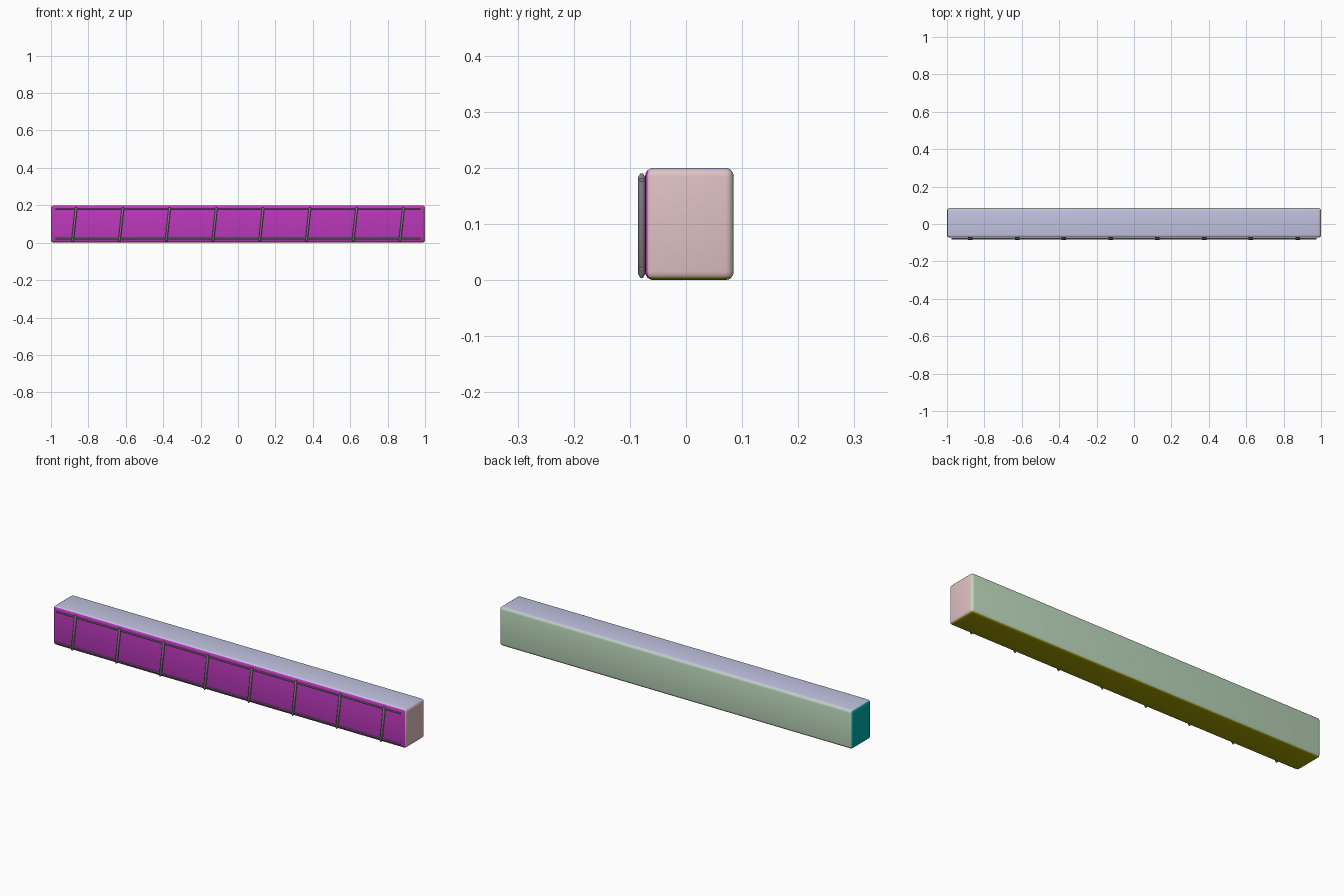
import bpy, bmesh
from mathutils import Vector

if "Cube" in bpy.data.objects:
    bpy.data.objects.remove(bpy.data.objects["Cube"])


def material(name, rgb):
    m = bpy.data.materials.new(name)
    m.diffuse_color = (*rgb, 1)
    m.use_nodes = True
    m.node_tree.nodes["Principled BSDF"].inputs["Base Color"].default_value = m.diffuse_color
    return m


def finish(name, bm, mats):
    me = bpy.data.meshes.new(name)
    bm.to_mesh(me)
    bm.free()
    for m in mats:
        me.materials.append(m)
    ob = bpy.data.objects.new(name, me)
    bpy.context.collection.objects.link(ob)
    bpy.context.view_layer.objects.active = ob
    ob.select_set(True)
    bpy.ops.object.shade_smooth_by_angle(angle=0.7)
    ob.select_set(False)
    return ob


def rod(name, a, b, radius, sides, mat, tip=0.0):
    """Straight bar from a to b, optionally with tapered ends."""
    a, b = Vector(a), Vector(b)
    d = (b - a).normalized()
    u = d.cross(Vector((0, 1, 0))).normalized()
    v = d.cross(u)
    quat_rows = [(a, 0.35), (a + d * tip, 1), (b - d * tip, 1), (b, 0.35)] if tip else [(a, 1), (b, 1)]
    from math import cos, sin, tau
    bm = bmesh.new()
    rings = [[bm.verts.new(c + (u * cos(tau * i / sides) + v * sin(tau * i / sides)) * radius * s)
              for i in range(sides)] for c, s in quat_rows]
    for r0, r1 in zip(rings, rings[1:]):
        for i in range(sides):
            j = (i + 1) % sides
            bm.faces.new((r0[i], r0[j], r1[j], r1[i]))
    bm.faces.new(rings[0])
    bm.faces.new(rings[-1])
    bmesh.ops.recalc_face_normals(bm, faces=bm.faces)
    return finish(name, bm, [mat])


# beam: rounded box with a colour for each side
sides = [
    ((0, -1, 0), material("front_purple", (0.5, 0.04, 0.5))),
    ((0, 1, 0), material("back_green", (0.5, 0.68, 0.5))),
    ((1, 0, 0), material("right_pink", (0.75, 0.54, 0.54))),
    ((-1, 0, 0), material("left_teal", (0.0, 0.4, 0.4))),
    ((0, 0, 1), material("top_blue", (0.54, 0.54, 0.75))),
    ((0, 0, -1), material("bottom_olive", (0.35, 0.33, 0.0))),
]
bm = bmesh.new()
bmesh.ops.create_cube(bm, size=1)
for v in bm.verts:
    v.co = Vector((v.co.x * 2, v.co.y * 0.158 + 0.006, v.co.z * 0.2 + 0.1))
bmesh.ops.bevel(bm, geom=bm.edges[:], offset=0.015, segments=4, profile=0.5, affect='EDGES')
bm.normal_update()
for f in bm.faces:
    f.material_index = max(range(6), key=lambda i: f.normal.dot(Vector(sides[i][0])))
finish("beam", bm, [m for _, m in sides])

# exposed reinforcement on the front
steel = material("steel", (0.22, 0.2, 0.22))
for name, z in (("lower_long_bar", 0.02), ("upper_long_bar", 0.178)):
    rod(name, (-0.975, -0.079, z), (0.975, -0.079, z), 0.004, 8, steel)

# slanted cross bars with tapered ends
for i in range(8):
    x = -0.875 + 0.25 * i
    rod(f"cross_bar_{i + 1}", (x - 0.01, -0.079, 0.004), (x + 0.01, -0.079, 0.19), 0.0065, 8, steel, 0.007)
